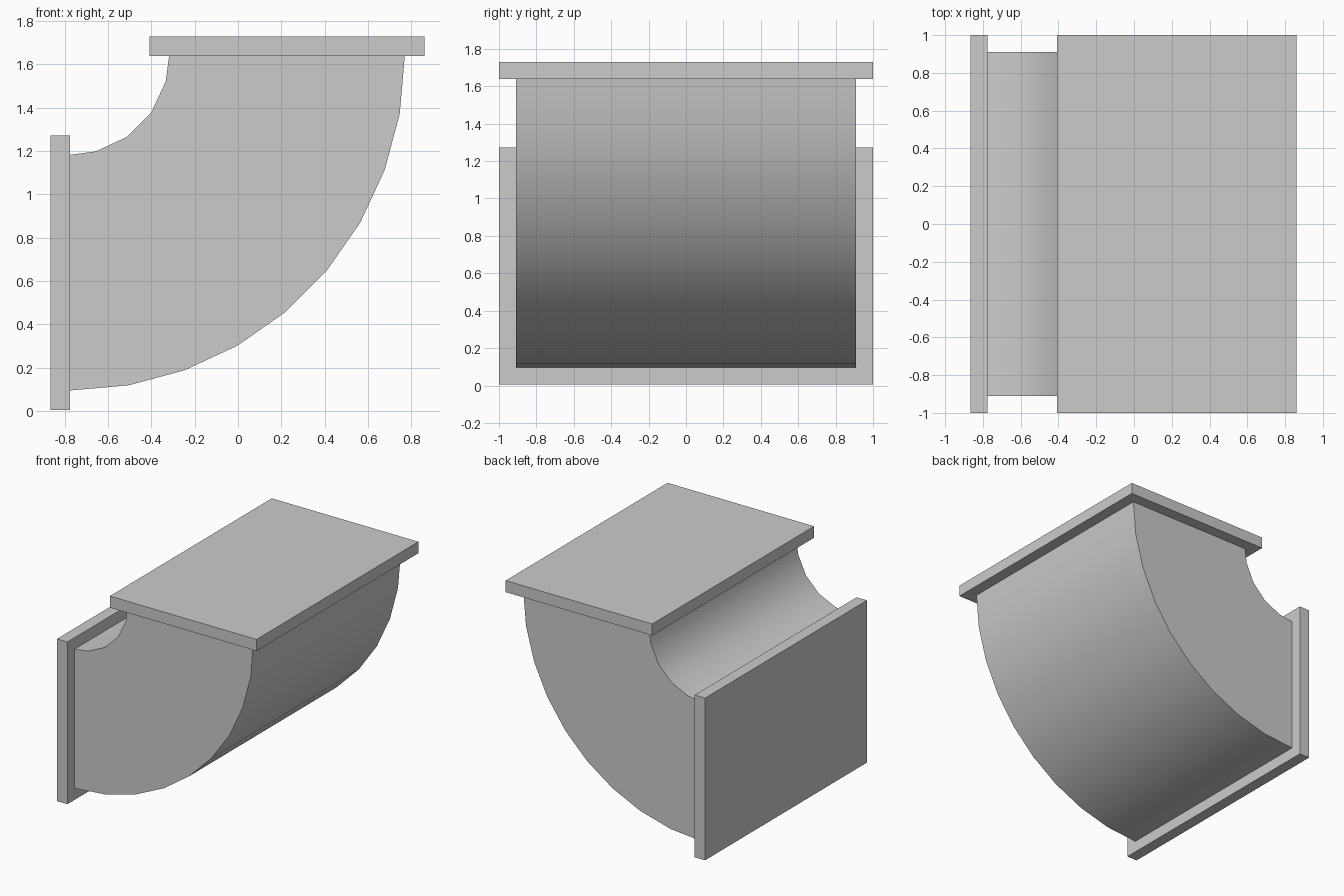
import bpy, bmesh
from math import sin, cos, radians

if "Cube" in bpy.data.objects:
    bpy.data.objects.remove(bpy.data.objects["Cube"])

CX, CZ = -0.775, 1.64          # bend centre
R_OUT, R_IN = 1.545, 0.457     # outer and inner bend radii
HALF_W, RIM, THICK = 0.91, 0.09, 0.09


def prism(name, profile, half_depth, smooth=False):
    """Extrude an x-z profile along y, centred on y = 0."""
    bm = bmesh.new()
    face = bm.faces.new([bm.verts.new((x, -half_depth, z)) for x, z in profile])
    ext = bmesh.ops.extrude_face_region(bm, geom=[face])
    verts = [v for v in ext["geom"] if isinstance(v, bmesh.types.BMVert)]
    bmesh.ops.translate(bm, verts=verts, vec=(0, 2 * half_depth, 0))
    bmesh.ops.recalc_face_normals(bm, faces=bm.faces)
    mesh = bpy.data.meshes.new(name)
    bm.to_mesh(mesh)
    bm.free()
    obj = bpy.data.objects.new(name, mesh)
    bpy.context.collection.objects.link(obj)
    if smooth:
        bpy.ops.object.select_all(action='DESELECT')
        obj.select_set(True)
        bpy.context.view_layer.objects.active = obj
        bpy.ops.object.shade_smooth_by_angle(angle=radians(30))
    return obj


def arc(radius, degrees):
    return [(CX + radius * sin(radians(a)), CZ - radius * cos(radians(a))) for a in degrees]


def rect(x0, x1, z0, z1):
    return [(x0, z0), (x1, z0), (x1, z1), (x0, z1)]


# Curved duct body
outer = arc(R_OUT, range(0, 91, 10))
inner = arc(R_IN, [90, 75, 55, 35, 15, 0])
prism("duct_elbow", outer + inner, HALF_W, smooth=True)

# End flanges, each overhanging the duct by the rim width
near, far = R_IN - RIM, R_OUT + RIM
prism("side_flange", rect(CX - THICK, CX, max(CZ - far, 0), CZ - near), 1.0)
prism("top_flange", rect(CX + near, CX + far, CZ, CZ + THICK), 1.0)
